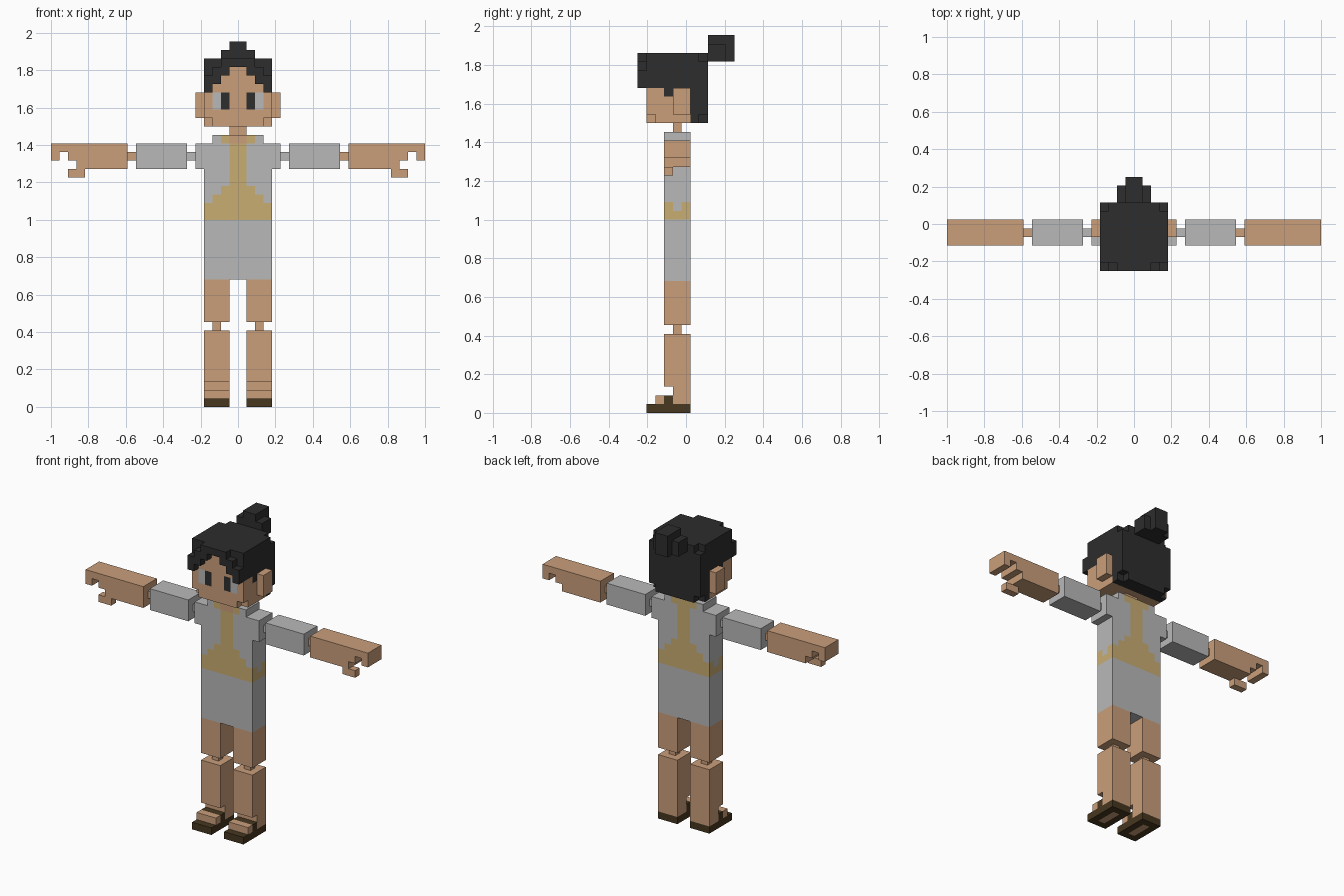
import bpy, bmesh
from mathutils import Vector

if "Cube" in bpy.data.objects:
    bpy.data.objects.remove(bpy.data.objects["Cube"])

U = 1 / 22                       # size of one block
Y_SHIFT = -5.5                   # centres the depth


def material(name, rgb):
    mat = bpy.data.materials.new(name)
    lin = [((c / 255 + 0.055) / 1.055) ** 2.4 for c in rgb]
    mat.diffuse_color = (*lin, 1)
    mat.use_nodes = True
    mat.node_tree.nodes["Principled BSDF"].inputs["Base Color"].default_value = mat.diffuse_color
    return mat


SKIN, GREY, YELLOW, BLACK, BROWN = range(5)
MATS = [material("skin", (203, 159, 123)), material("light grey", (185, 185, 185)),
        material("mustard", (201, 173, 114)), material("black hair", (45, 45, 45)),
        material("dark brown", (71, 55, 31))]


def blocks(name, boxes, colour, side=1):
    """Union of block-unit boxes (x0,x1,y0,y1,z0,z1); colour is an index or rule(cell, axis, sign)."""
    cells = set()
    for x0, x1, y0, y1, z0, z1 in boxes:
        if side < 0:
            x0, x1 = -x1, -x0
        cells |= {(x, y, z) for x in range(x0, x1) for y in range(y0, y1) for z in range(z0, z1)}
    bm = bmesh.new()
    verts = {}

    def vert(p):
        if p not in verts:
            verts[p] = bm.verts.new(Vector((p[0], p[1] + Y_SHIFT, p[2])) * U)
        return verts[p]

    for cell in sorted(cells):
        for axis in range(3):
            for sign in (-1, 1):
                near = list(cell)
                near[axis] += sign
                if tuple(near) in cells:
                    continue
                b, c = (axis + 1) % 3, (axis + 2) % 3
                quad = []
                for db, dc in ((0, 0), (1, 0), (1, 1), (0, 1)):
                    p = list(cell)
                    p[axis] += sign > 0
                    p[b] += db
                    p[c] += dc
                    quad.append(vert(tuple(p)))
                face = bm.faces.new(quad if sign > 0 else quad[::-1])
                face.material_index = colour(cell, axis, sign) if callable(colour) else colour
    # merge coplanar cells of one colour
    bmesh.ops.dissolve_limit(bm, angle_limit=0.01, verts=bm.verts, edges=bm.edges,
                             delimit={'MATERIAL'})
    mesh = bpy.data.meshes.new(name)
    bm.to_mesh(mesh)
    bm.free()
    for m in MATS:
        mesh.materials.append(m)
    ob = bpy.data.objects.new(name, mesh)
    bpy.context.collection.objects.link(ob)
    return ob


def dist(x):
    """Column number counted outwards from the middle."""
    return x if x >= 0 else -x - 1


# dress: mustard belt, stepped front and back panel, collar
def dress_rule(cell, axis, sign):
    x, y, z = cell
    d = dist(x)
    if axis == 0:
        if z == 22 or (z == 23 and y != 4):
            return YELLOW
        return GREY
    if axis == 2:
        return SKIN if z == 31 and d < 1 else GREY
    if z == 31 and d < 1 and sign < 0:
        return SKIN
    half = {22: 4, 23: 4, 24: 3, 25: 2, 31: 2}.get(z, 1 if z > 25 else 0)
    return YELLOW if d < half else GREY


blocks("dress", [(-4, 4, 3, 6, 15, 31), (-5, 5, 3, 6, 28, 31), (-3, 3, 3, 6, 31, 32)], dress_rule)
blocks("neck", [(-1, 1, 4, 5, 32, 33)], SKIN)


# head with clipped chin corners, eyes and sideburns
def head_rule(cell, axis, sign):
    x, y, z = cell
    if axis == 1 and y == 1 and z in (35, 36):
        return {1: BLACK, 2: GREY}.get(dist(x), SKIN)
    if axis == 0 and y == 3 and z == 36:
        return BLACK
    return SKIN


blocks("head", [(-4, 4, 2, 6, 33, 37), (-4, 4, 1, 2, 34, 37), (-3, 3, 1, 2, 33, 34),
                (-3, 3, 1, 2, 37, 40)], head_rule)

# hair: cap, back, fringe strands
hair = [(-4, 4, 2, 6, 37, 40), (-4, 4, 6, 8, 34, 40), (-4, 4, 6, 7, 33, 34), (-3, 3, 7, 8, 33, 34),
        (-4, 4, 1, 7, 40, 41), (-3, 3, 7, 8, 40, 41), (-2, 2, 0, 1, 40, 41)]
for s in (1, -1):
    for x, y0, y1, z0, z1 in ((3, 1, 2, 37, 40), (3, 0, 1, 37, 39), (2, 0, 1, 38, 40),
                              (1, 0, 1, 39, 40)):
        a, b = sorted((s * x, s * (x + 1)))
        hair.append((a, b, y0, y1, z0, z1))
blocks("hair", hair, BLACK)
blocks("hair_bun", [(-2, 2, 8, 10, 40, 42), (-1, 1, 8, 11, 40, 43)], BLACK)


# shoes: sole with a lighter patch underneath, strap across the foot
def sole_rule(cell, axis, sign):
    x, y, z = cell
    return SKIN if axis == 2 and sign < 0 and dist(x) == 2 and 2 <= y < 5 else BROWN


def shin_rule(cell, axis, sign):
    return BROWN if cell[1] == 3 and cell[2] == 1 else SKIN


for s, label in ((1, "left"), (-1, "right")):
    blocks(label + "_ear", [(4, 5, 4, 6, 34, 37)], SKIN, s)
    # arm
    blocks(label + "_shoulder_joint", [(5, 6, 4, 5, 29, 30)], GREY, s)
    blocks(label + "_sleeve", [(6, 12, 3, 6, 28, 31)], GREY, s)
    blocks(label + "_elbow", [(12, 13, 4, 5, 29, 30)], SKIN, s)
    blocks(label + "_forearm_and_hand",
           [(13, 19, 3, 6, 28, 31), (19, 20, 3, 6, 29, 31), (20, 22, 3, 6, 30, 31),
            (21, 22, 3, 6, 29, 30), (18, 20, 3, 4, 27, 28)], SKIN, s)
    # leg
    blocks(label + "_thigh", [(1, 4, 3, 6, 10, 15)], SKIN, s)
    blocks(label + "_knee", [(2, 3, 4, 5, 9, 10)], SKIN, s)
    blocks(label + "_shin_and_foot", [(1, 4, 3, 6, 3, 9), (1, 4, 4, 6, 1, 3), (1, 4, 2, 4, 1, 2)],
           shin_rule, s)
    blocks(label + "_sole", [(1, 4, 1, 6, 0, 1)], sole_rule, s)
